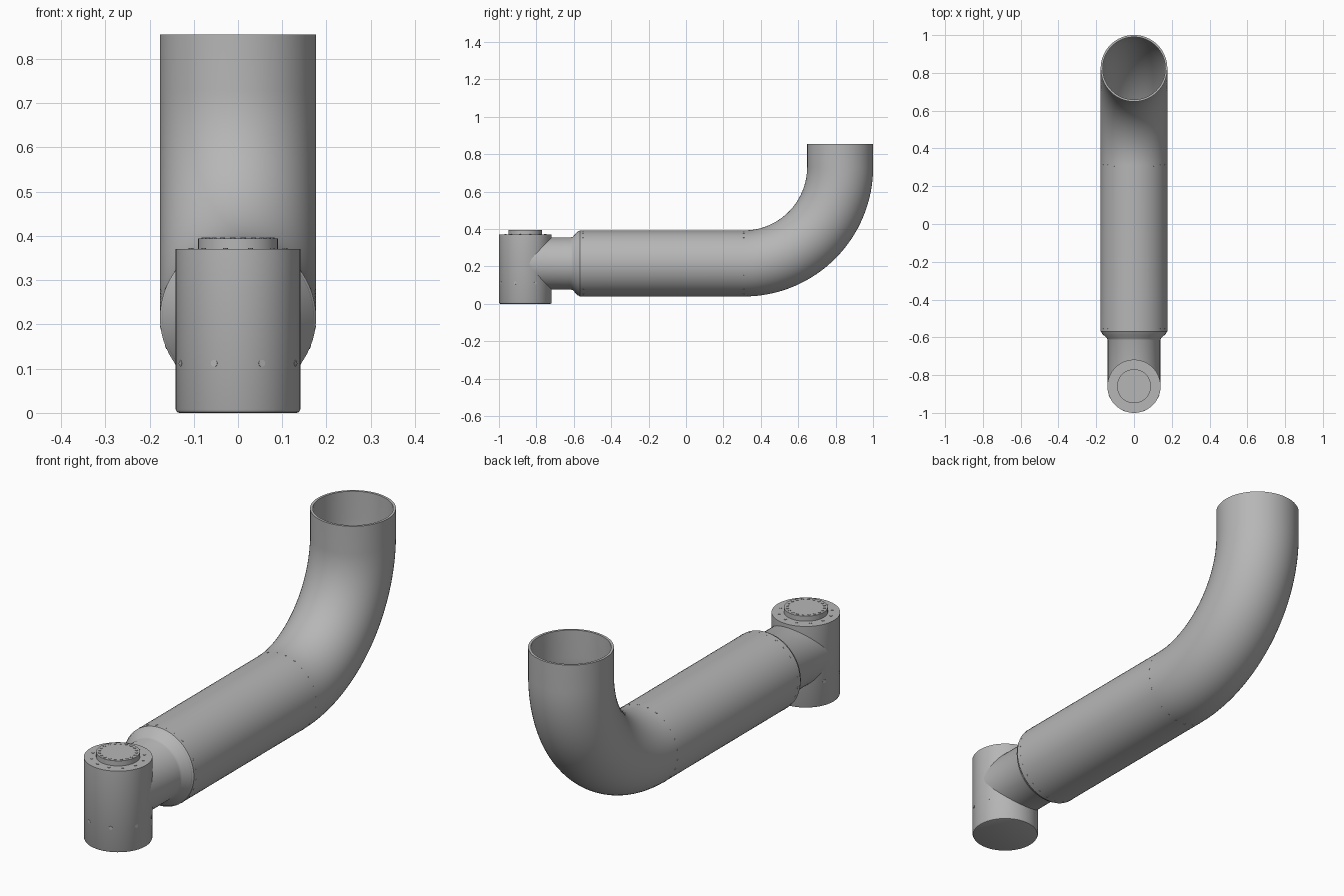
import bpy, bmesh, math
from mathutils import Vector, Matrix

cube = bpy.data.objects.get("Cube")
if cube:
    bpy.data.objects.remove(cube, do_unlink=True)

metal = bpy.data.materials.new("grey_metal")
metal.use_nodes = True
GREY = (0.47, 0.47, 0.47, 1)
metal.diffuse_color = GREY
metal.node_tree.nodes["Principled BSDF"].inputs["Base Color"].default_value = GREY

SIDES = 64
UP = math.pi / 2
AXIS_Z = 0.216      # height of the horizontal pipe axis
HEAD_Y = -0.859     # axis of the upright housing
HEAD_R = 0.141
PIPE_R = 0.1765
WALL = 0.011


def finish(name, bm):
    bmesh.ops.recalc_face_normals(bm, faces=bm.faces)
    mesh = bpy.data.meshes.new(name)
    bm.to_mesh(mesh)
    bm.free()
    mesh.materials.append(metal)
    obj = bpy.data.objects.new(name, mesh)
    bpy.context.collection.objects.link(obj)
    bpy.ops.object.select_all(action='DESELECT')
    obj.select_set(True)
    bpy.context.view_layer.objects.active = obj
    bpy.ops.object.shade_smooth_by_angle(angle=math.radians(35))
    return obj


def sweep(name, stations):
    """Skin circles given as (y, z, tilt, radius) and close both ends."""
    bm = bmesh.new()
    rings = []
    for y, z, tilt, r in stations:
        v = Vector((0, -math.sin(tilt), math.cos(tilt)))
        ring = []
        for i in range(SIDES):
            a = 2 * math.pi * i / SIDES
            ring.append(bm.verts.new(Vector((r * math.cos(a), y, z)) + v * r * math.sin(a)))
        rings.append(ring)
    for a, b in zip(rings, rings[1:]):
        for i in range(SIDES):
            j = (i + 1) % SIDES
            bm.faces.new((a[i], a[j], b[j], b[i]))
    bm.faces.new(rings[0])
    bm.faces.new(rings[-1])
    return finish(name, bm)


def bolt_ring(name, centre, axis, ring_r, count, bolt_r, height, radial=False):
    """Ring of small bolt heads, standing along the axis or pointing outward."""
    bm = bmesh.new()
    frame = Vector(axis).to_track_quat('Z', 'Y').to_matrix().to_4x4()
    for i in range(count):
        turn = Matrix.Rotation(2 * math.pi * (i + 0.5) / count, 4, 'Z')
        lean = Matrix.Rotation(UP, 4, 'Y') if radial else Matrix()
        place = Matrix.Translation(centre) @ frame @ turn @ Matrix.Translation((ring_r, 0, 0)) @ lean
        bmesh.ops.create_cone(bm, cap_ends=True, segments=10, radius1=bolt_r,
                              radius2=bolt_r, depth=2 * height, matrix=place)
    return finish(name, bm)


# Upright housing with a softly rounded foot, and its round lid
sweep("housing", [(HEAD_Y, z, UP, HEAD_R - inset) for z, inset in
                  ((0, 0.008), (0.002, 0.003), (0.008, 0), (0.371, 0))])
sweep("lid", [(HEAD_Y, z, UP, 0.09) for z in (0.36, 0.394)])

# Neck leaving the housing and flaring into the wide pipe
sweep("neck", [(y, AXIS_Z, 0, r) for y, r in
               ((HEAD_Y, 0.139), (-0.615, 0.139), (-0.605, 0.143), (-0.58, 0.17), (-0.574, 0.172))])

# Hollow pipe: straight run, quarter bend, short riser, then back down the inside
BEND_R = 0.515
BEND_Y = 0.824 - BEND_R
TOP_Z = 0.855
STEPS = 32
path = [(-0.568, AXIS_Z, 0)]
for k in range(STEPS + 1):
    t = UP * k / STEPS
    path.append((BEND_Y + BEND_R * math.sin(t), AXIS_Z + BEND_R * (1 - math.cos(t)), t))
path.append((BEND_Y + BEND_R, TOP_Z, UP))
outside = [(-0.576, AXIS_Z, 0, PIPE_R - 0.006)] + [(*p, PIPE_R) for p in path]
inside = [(*p, PIPE_R - WALL) for p in reversed(path)]
sweep("bent_pipe", outside + inside)

# Bolt heads on lid, housing and pipe joints
bolt_ring("lid_bolts", (0, HEAD_Y, 0.394), (0, 0, 1), 0.077, 20, 0.006, 0.002)
bolt_ring("housing_top_bolts", (0, HEAD_Y, 0.371), (0, 0, 1), 0.11, 12, 0.006, 0.002)
bolt_ring("housing_side_bolts", (0, HEAD_Y, 0.112), (0, 0, 1), HEAD_R, 8, 0.008, 0.0008, True)
for name, y in (("collar_bolts", -0.55), ("bend_bolts", BEND_Y)):
    bolt_ring(name, (0, y, AXIS_Z), (0, 1, 0), PIPE_R, 24, 0.005, 0.0008, True)
